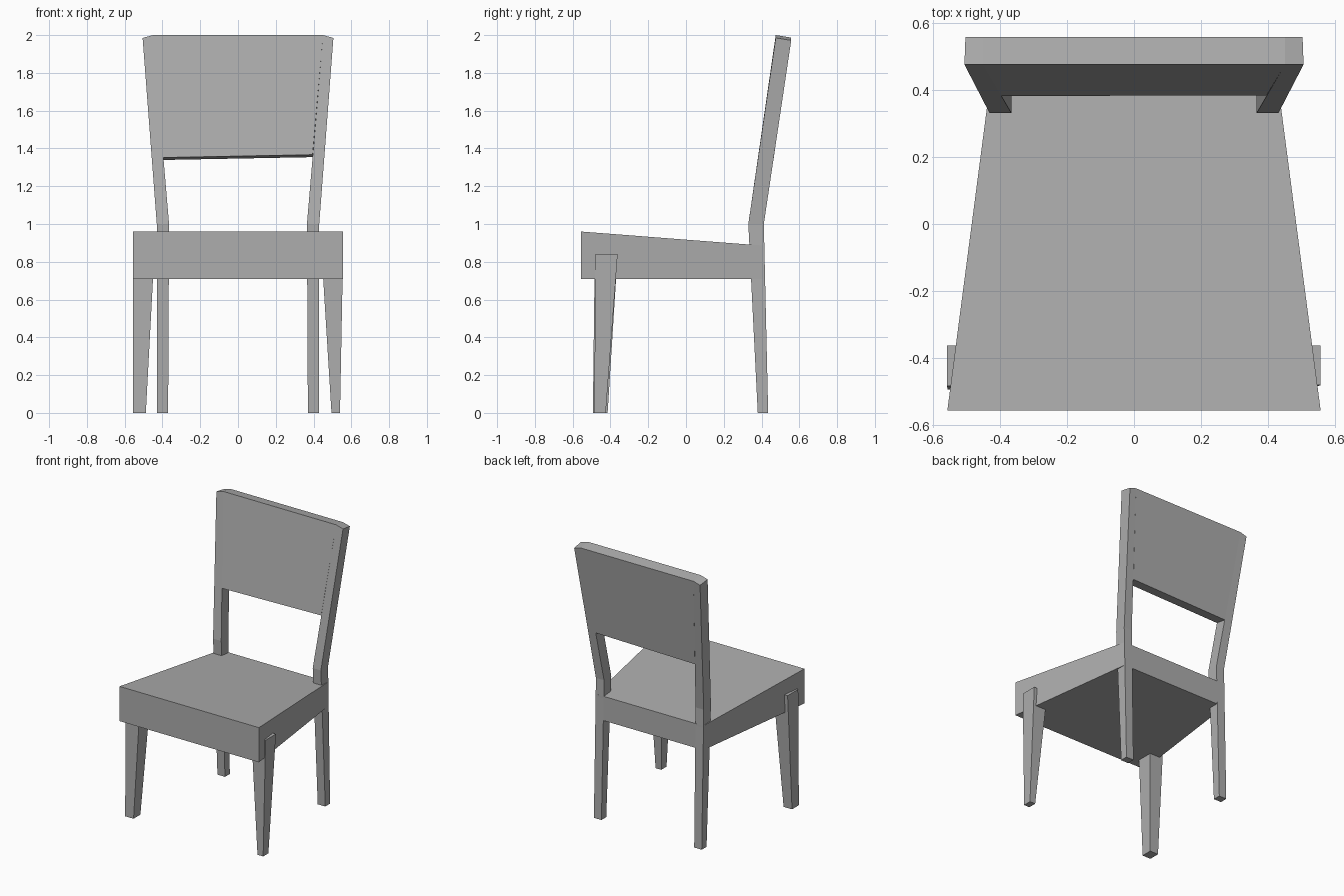
import bpy

cube = bpy.data.objects.get("Cube")
if cube:
    bpy.data.objects.remove(cube, do_unlink=True)

grey = bpy.data.materials.new("plain grey")
grey.use_nodes = True
colour = (0.42, 0.42, 0.42, 1)
grey.diffuse_color = colour
grey.node_tree.nodes["Principled BSDF"].inputs["Base Color"].default_value = colour


def loft(name, rings):
    """Join four-cornered rings, bottom to top, into a closed solid."""
    verts = [p for ring in rings for p in ring]
    faces = [(3, 2, 1, 0), tuple(len(verts) - 4 + i for i in range(4))]
    for r in range(len(rings) - 1):
        for i in range(4):
            j = (i + 1) % 4
            a, b = r * 4, r * 4 + 4
            faces.append((a + i, a + j, b + j, b + i))
    mesh = bpy.data.meshes.new(name)
    mesh.from_pydata(verts, [], faces)
    mesh.materials.append(grey)
    obj = bpy.data.objects.new(name, mesh)
    bpy.context.collection.objects.link(obj)
    return obj


def rect(x0, x1, y0, y1, z):
    return [(x0, y0, z), (x1, y0, z), (x1, y1, z), (x0, y1, z)]


def mirrored(rings):
    return [[(-x, y, z) for x, y, z in reversed(ring)] for ring in rings]


# Seat: tapers to the back, top slopes down to the back
FRONT, BACK = -0.556, 0.415
WIDE, NARROW = 0.556, 0.429


def seat_ring(z_front, z_back):
    return [(-WIDE, FRONT, z_front), (WIDE, FRONT, z_front),
            (NARROW, BACK, z_back), (-NARROW, BACK, z_back)]


loft("seat", [seat_ring(0.71, 0.71), seat_ring(0.96, 0.885)])

# Back legs: run up past the seat, bend and lean back
back_leg = [
    rect(0.37, 0.43, 0.38, 0.435, 0),
    rect(0.365, 0.43, 0.33, 0.412, 1.0),
    [(0.45, 0.475, 2.0), (0.505, 0.475, 1.985),
     (0.502, 0.557, 1.972), (0.45, 0.557, 1.987)],
]
loft("left_back_leg", back_leg)
loft("right_back_leg", mirrored(back_leg))


# Backrest panel between the uprights, its lower edge slightly uneven
def panel_ring(x, z_right, z_left):
    def front(z):
        return 0.33 + 0.145 * (z - 1)
    drop, depth = 0.013, 0.082
    return [(-x, front(z_right), z_right), (x, front(z_left), z_left),
            (x, front(z_left) + depth, z_left - drop),
            (-x, front(z_right) + depth, z_right - drop)]


loft("backrest_panel", [panel_ring(0.395, 1.352, 1.367), panel_ring(0.45, 2.0, 2.0)])

# Front legs: taper downwards, tops overlap the seat sides
loft("left_front_leg", [rect(0.495, 0.54, -0.485, -0.425, 0),
                        rect(0.443, 0.556, -0.48, -0.362, 0.84)])
loft("right_front_leg", [rect(-0.555, -0.488, -0.493, -0.415, 0),
                         rect(-0.557, -0.443, -0.483, -0.362, 0.84)])
